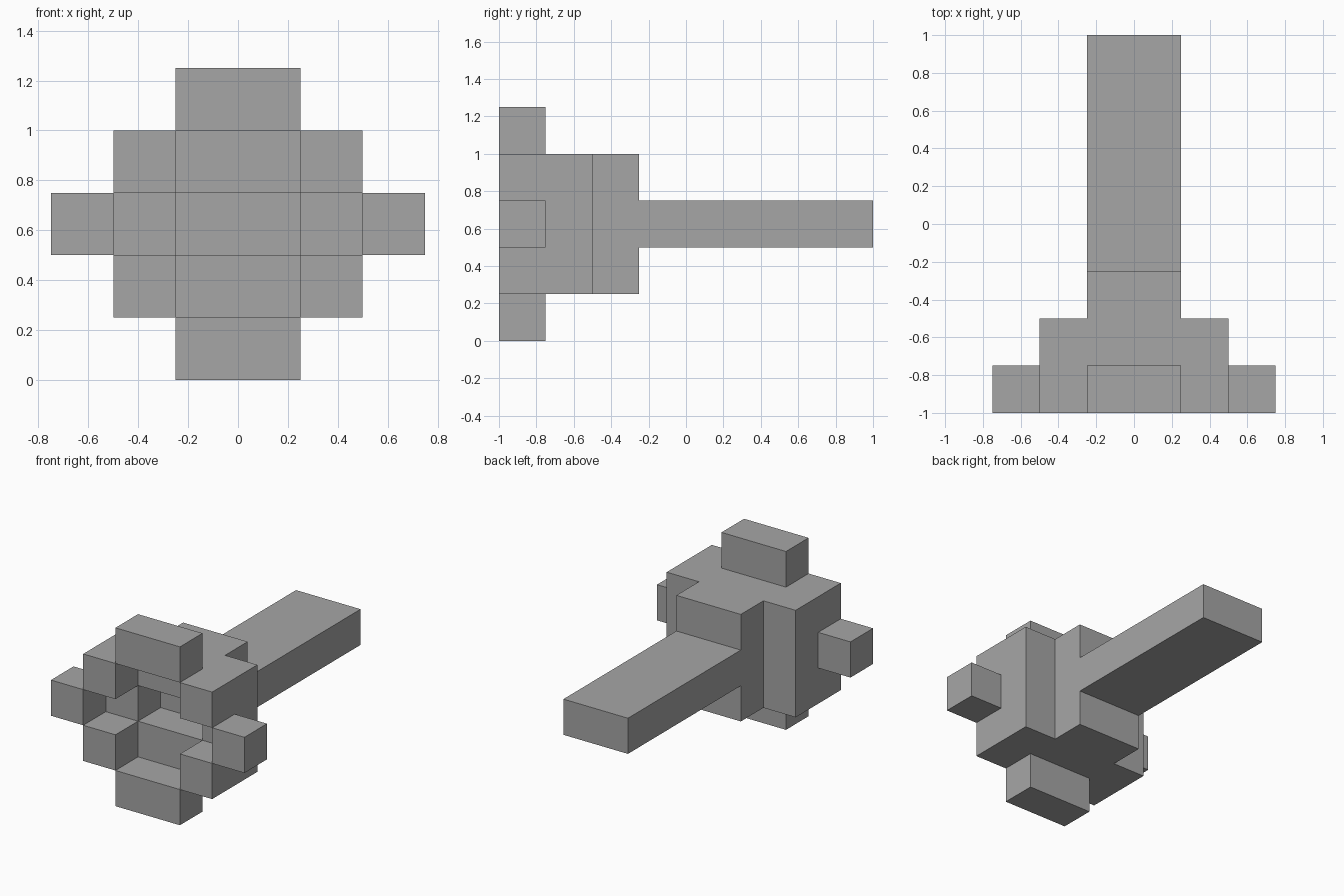
import bpy
import bmesh
from mathutils import Matrix, Vector

cube = bpy.data.objects.get("Cube")
if cube:
    bpy.data.objects.remove(cube, do_unlink=True)

U = 0.25            # block unit
MID = 2.5 * U       # height of the central axis

grey = bpy.data.materials.new("plain grey")
grey.use_nodes = True
grey.diffuse_color = (0.38, 0.38, 0.38, 1)
grey.node_tree.nodes["Principled BSDF"].inputs["Base Color"].default_value = grey.diffuse_color


def box_mesh(center, size):
    bm = bmesh.new()
    matrix = Matrix.Translation(center) @ Matrix.Diagonal((*size, 1))
    bmesh.ops.create_cube(bm, size=1, matrix=matrix)
    return bm


def finish(name, bm):
    bmesh.ops.recalc_face_normals(bm, faces=bm.faces)
    mesh = bpy.data.meshes.new(name)
    bm.to_mesh(mesh)
    bm.free()
    mesh.materials.append(grey)
    obj = bpy.data.objects.new(name, mesh)
    bpy.context.collection.objects.link(obj)
    return obj


def block(name, center, size):
    """Box measured in block units, with z counted from the central axis."""
    x, y, z = center
    return finish(name, box_mesh(Vector((x * U, y * U, MID + z * U)),
                                 [s * U for s in size]))


# Handle and the collar it joins
block("handle", (0, 1.5, 0), (2, 5, 1))
block("collar", (0, -1.5, 0), (2, 1, 3))

# Head plate with a rectangular socket through its middle
bm = box_mesh(Vector((0, -2.5 * U, MID)), (4 * U, U, 3 * U))
ends = [f for f in bm.faces if abs(f.normal.y) > 0.9]
bmesh.ops.inset_individual(bm, faces=ends, thickness=U, use_even_offset=True)
bmesh.ops.delete(bm, geom=ends, context="FACES_ONLY")
bmesh.ops.bridge_loops(bm, edges=[e for e in bm.edges if e.is_boundary])
finish("head_plate", bm)

# Front ring: four corner blocks, two side blocks, top and bottom blocks
for side, sx in (("left", 1), ("right", -1)):
    block(f"{side}_side_block", (2.5 * sx, -3.5, 0), (1, 1, 1))
    for level, sz in (("upper", 1), ("lower", -1)):
        block(f"{level}_{side}_corner", (1.5 * sx, -3.5, sz), (1, 1, 1))

for level, sz in (("top", 1), ("bottom", -1)):
    block(f"{level}_block", (0, -3.5, 2 * sz), (2, 1, 1))
